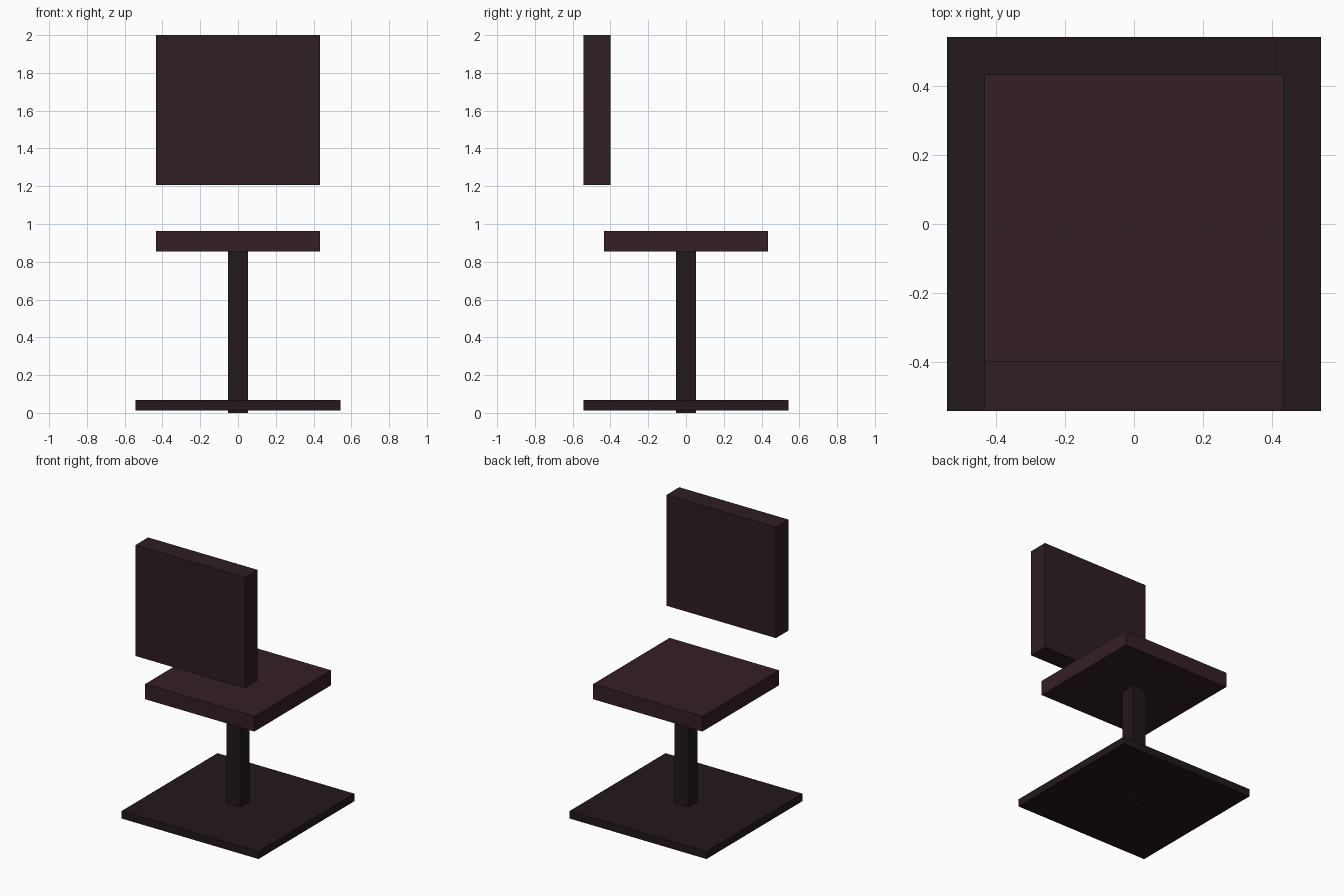
import bpy

if "Cube" in bpy.data.objects:
    bpy.data.objects.remove(bpy.data.objects["Cube"])


def material(name, rgb):
    m = bpy.data.materials.new(name)
    m.diffuse_color = (*rgb, 1.0)
    m.use_nodes = True
    m.node_tree.nodes["Principled BSDF"].inputs["Base Color"].default_value = m.diffuse_color
    return m


def box(name, lo, hi, mat):
    """Box spanning two opposite corners."""
    center = [(a + b) / 2 for a, b in zip(lo, hi)]
    bpy.ops.mesh.primitive_cube_add(size=1, location=center)
    ob = bpy.context.object
    ob.name = name
    ob.scale = [b - a for a, b in zip(lo, hi)]
    bpy.ops.object.transform_apply(location=False, rotation=False, scale=True)
    ob.data.materials.append(mat)
    return ob


seat_mat = material("seat_maroon", (0.034, 0.014, 0.019))
back_mat = material("back_maroon", (0.027, 0.013, 0.017))
frame_mat = material("frame_dark", (0.016, 0.009, 0.011))

# Flat floor plate and the post that passes through it
box("base_plate", (-0.542, -0.542, 0.013), (0.542, 0.542, 0.067), frame_mat)
box("post", (-0.054, -0.054, 0.0), (0.054, 0.054, 0.856), frame_mat)

# Seat slab
box("seat", (-0.433, -0.433, 0.855), (0.433, 0.433, 0.963), seat_mat)

# Floating backrest
box("backrest", (-0.433, -0.542, 1.206), (0.433, -0.399, 2.0), back_mat)
